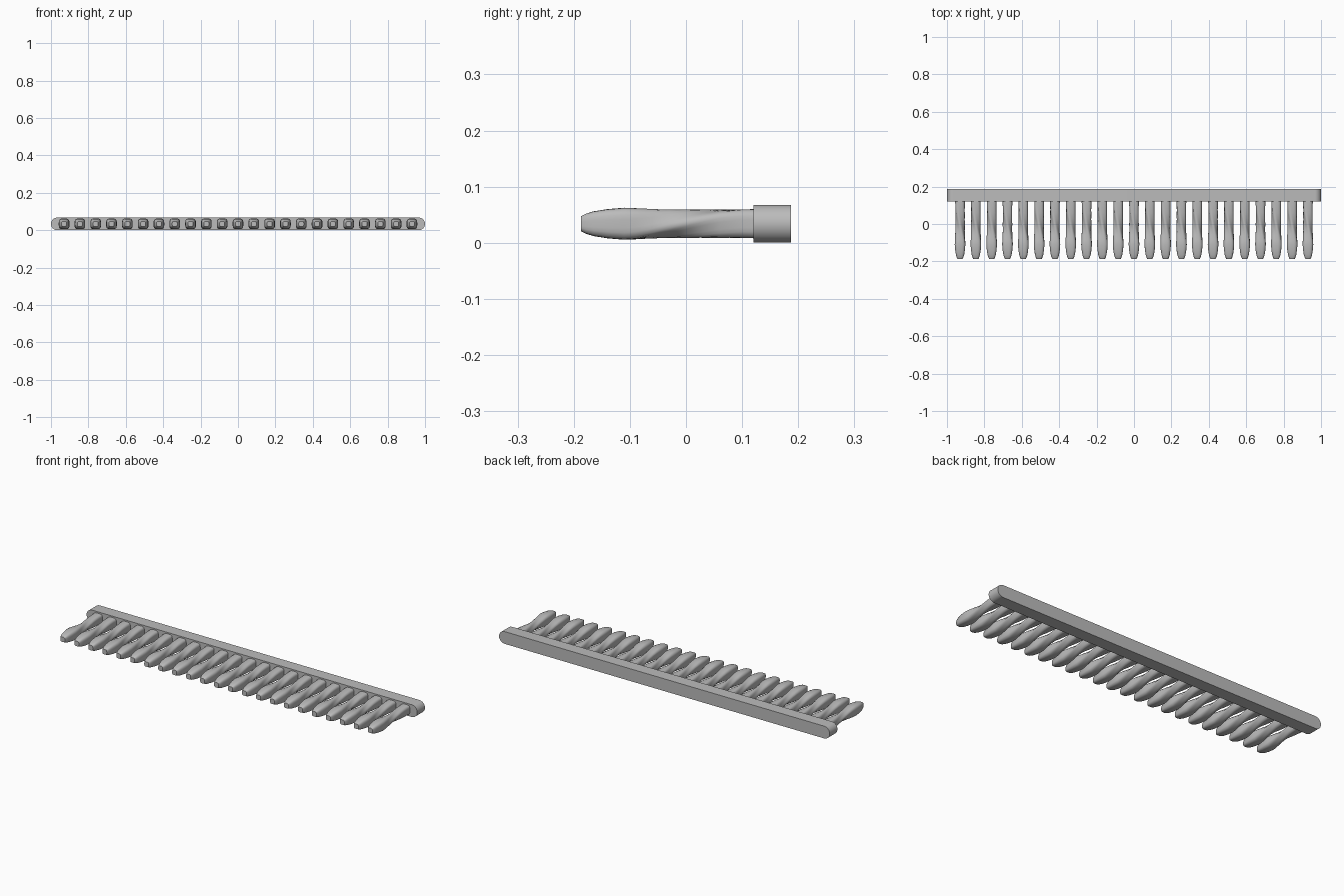
import bpy, bmesh, math
from math import sin, cos, pi, radians

cube = bpy.data.objects.get("Cube")
if cube:
    bpy.data.objects.remove(cube, do_unlink=True)

grey = bpy.data.materials.new("grey plastic")
grey.use_nodes = True
grey.diffuse_color = (0.5, 0.5, 0.5, 1)
grey.node_tree.nodes["Principled BSDF"].inputs["Base Color"].default_value = (0.5, 0.5, 0.5, 1)

MID_Z = 0.034


def loft(name, rings):
    """Skin closed rings of points, front to back, and cap both ends."""
    bm = bmesh.new()
    loops = [[bm.verts.new(p) for p in ring] for ring in rings]
    n = len(loops[0])
    for a, b in zip(loops, loops[1:]):
        for i in range(n):
            j = (i + 1) % n
            bm.faces.new((a[i], a[j], b[j], b[i]))
    bm.faces.new(loops[0])
    bm.faces.new(loops[-1])
    bmesh.ops.recalc_face_normals(bm, faces=bm.faces)
    mesh = bpy.data.meshes.new(name)
    bm.to_mesh(mesh)
    bm.free()
    mesh.materials.append(grey)
    obj = bpy.data.objects.new(name, mesh)
    bpy.context.collection.objects.link(obj)
    bpy.ops.object.select_all(action="DESELECT")
    obj.select_set(True)
    bpy.context.view_layer.objects.active = obj
    bpy.ops.object.shade_smooth_by_angle(angle=radians(40))
    return obj


# Spine: a bar with fully rounded ends
def spine_ring(y, r=0.0335, steps=16):
    ring = []
    for side in (1, -1):
        for i in range(steps + 1):
            a = -pi / 2 + pi * i / steps
            ring.append((side * (1 - r + r * cos(a)), y, MID_Z + side * r * sin(a)))
    return ring


loft("spine", [spine_ring(0.12), spine_ring(0.187)])


# Tooth: a rounded square section that makes a quarter twist along its length
def tooth_ring(y, half, sides=24):
    t = min(1, max(0, (y + 0.11) / 0.21))
    twist = pi / 2 * t * t * (3 - 2 * t)
    ring = []
    for i in range(sides):
        a = 2 * pi * i / sides
        r = half / (abs(cos(a)) ** 4 + abs(sin(a)) ** 4) ** 0.25
        ring.append((r * cos(a + twist), y, MID_Z + r * sin(a + twist)))
    return ring


profile = [(-0.187, 0.0135), (-0.178, 0.018), (-0.165, 0.022), (-0.14, 0.026),
           (-0.11, 0.0285), (-0.09, 0.0275), (-0.06, 0.0245), (-0.03, 0.022),
           (0, 0.0215), (0.03, 0.0225), (0.06, 0.024), (0.1, 0.0255), (0.125, 0.026)]
tooth = loft("tooth", [tooth_ring(y, h) for y, h in profile])

# Repeat the tooth evenly along the spine
COUNT, REACH = 23, 0.93
for k in range(COUNT):
    item = tooth if k == 0 else tooth.copy()
    item.name = f"tooth_{k + 1}"
    item.location.x = -REACH + 2 * REACH * k / (COUNT - 1)
    if k:
        bpy.context.collection.objects.link(item)
